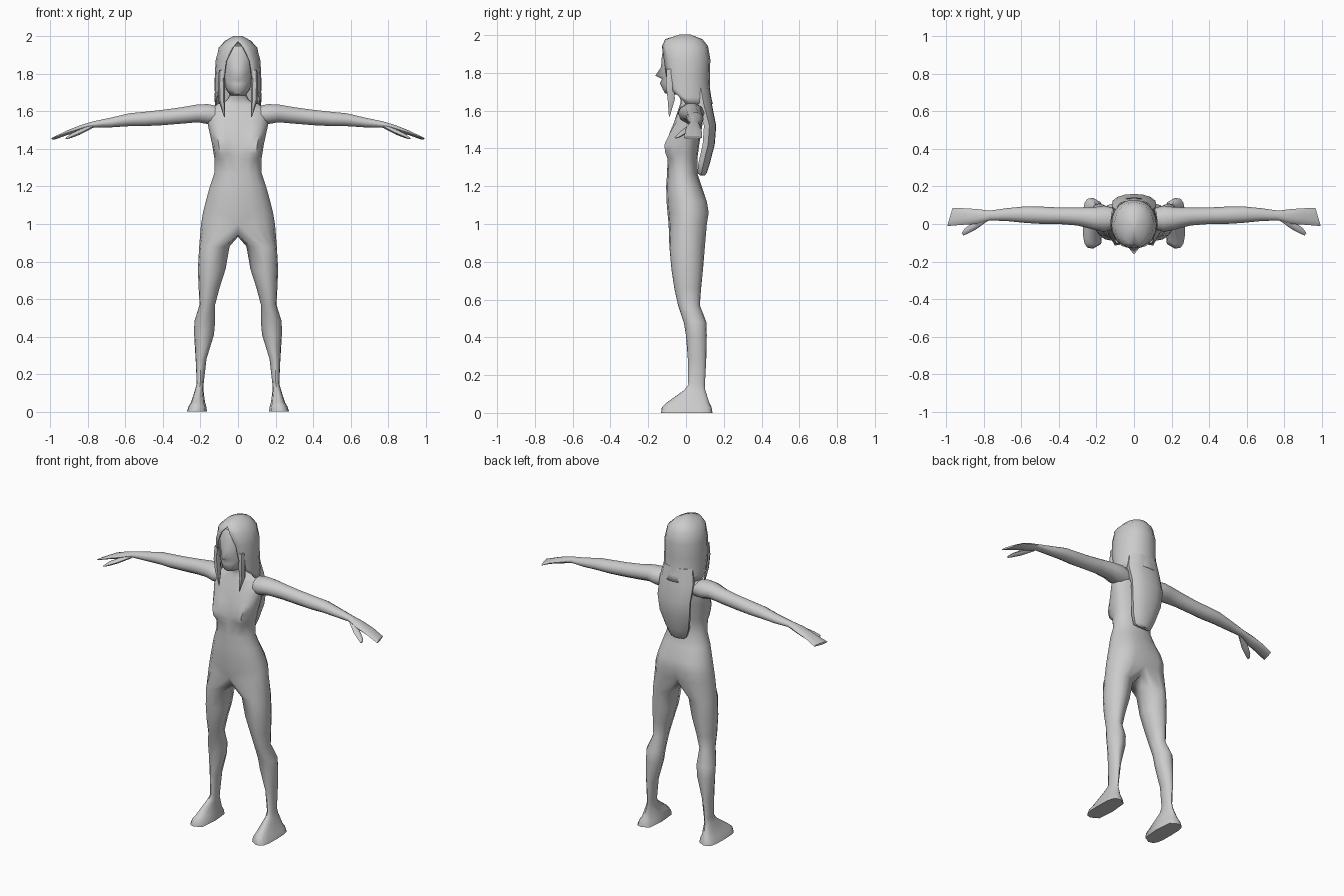
import bpy, bmesh, math
from mathutils import Vector

if "Cube" in bpy.data.objects:
    bpy.data.objects.remove(bpy.data.objects["Cube"])

grey = bpy.data.materials.new("plain_grey")
grey.diffuse_color = (0.6, 0.6, 0.6, 1)
grey.use_nodes = True
grey.node_tree.nodes["Principled BSDF"].inputs["Base Color"].default_value = grey.diffuse_color


def power(v, p):
    return math.copysign(abs(v) ** p, v) if abs(v) > 1e-6 else 0.0


def finish(name, bm, angle=50, thickness=0):
    """Mirrored, smooth-shaded object from a half mesh."""
    bmesh.ops.recalc_face_normals(bm, faces=bm.faces)
    me = bpy.data.meshes.new(name)
    bm.to_mesh(me)
    bm.free()
    ob = bpy.data.objects.new(name, me)
    bpy.context.collection.objects.link(ob)
    me.materials.append(grey)
    bpy.ops.object.select_all(action='DESELECT')
    ob.select_set(True)
    bpy.context.view_layer.objects.active = ob
    bpy.ops.object.shade_smooth_by_angle(angle=math.radians(angle))
    m = ob.modifiers.new("mirror", 'MIRROR')
    m.use_clip = True
    m.merge_threshold = 0.0005
    if thickness:
        s = ob.modifiers.new("thickness", 'SOLIDIFY')
        s.thickness, s.offset = thickness, 0
    return ob


def skin(bm, rings, closed):
    """Join consecutive vertex rings with quads."""
    for a, b in zip(rings, rings[1:]):
        n = len(a)
        for i in range(n if closed else n - 1):
            j = (i + 1) % n
            bm.faces.new((a[i], a[j], b[j], b[i]))


def tube(name, rings, angle=50):
    """Closed loft with capped ends."""
    bm = bmesh.new()
    vs = [[bm.verts.new(p) for p in r] for r in rings]
    skin(bm, vs, True)
    bm.faces.new(vs[0])
    bm.faces.new(vs[-1])
    return finish(name, bm, angle)


# Body: half torso and head, crotch, leg and foot in one mirrored skin
FRONT = {1: 0.55, 2: 1.0, 3: 0.6}
BACK = {7: 0.8, 6: 1.0, 5: 0.4}


def half_ring(z, rx, yf, yb, chest=0, seat=0, nose=0):
    pts = []
    for k in range(9):
        a = math.radians(-90 + 22.5 * k)
        x = rx * power(math.cos(a), 0.85)
        y = (yf + yb) / 2 + (yb - yf) / 2 * math.sin(a)
        y += seat * BACK.get(k, 0) - chest * FRONT.get(k, 0)
        pts.append((x, y - (nose if k == 0 else 0), z))
    return pts


torso = [
    (1.0, .197, -.092, .10, 0, .022), (1.06, .187, -.098, .115, 0, .017),
    (1.12, .172, -.103, .11, 0, .01), (1.2, .15, -.105, .083),
    (1.27, .126, -.1, .06), (1.345, .125, -.098, .06, .008),
    (1.375, .13, -.09, .064, .042), (1.42, .137, -.082, .07, .055),
    (1.48, .15, -.075, .08, .034), (1.55, .165, -.06, .09, .008),
    (1.61, .165, -.04, .09), (1.64, .11, -.03, .085), (1.66, .06, -.03, .07),
    (1.685, .047, -.04, .06), (1.692, .045, -.112, .06), (1.715, .062, -.124, .06),
    (1.745, .072, -.128, .07, 0, 0, .010), (1.768, .078, -.127, .08),
    (1.785, .082, -.126, .085, 0, 0, .036), (1.83, .086, -.124, .09, 0, 0, .008),
    (1.9, .085, -.127, .09), (1.95, .065, -.1, .07)]
# z, inner x, outer x, front y, back y, squareness
legs = [
    (.88, .045, .207, -.088, .10, 1), (.76, .066, .214, -.077, .09, 1),
    (.66, .098, .21, -.062, .08, 1), (.57, .122, .205, -.042, .073, 1),
    (.48, .122, .233, -.012, .108, 1), (.41, .128, .234, .0, .11, 1),
    (.28, .168, .226, .01, .107, 1), (.15, .183, .22, .012, .1, 1),
    (.12, .185, .228, -.01, .102, .9), (.05, .176, .25, -.108, .125, .7),
    (.03, .17, .262, -.128, .135, .6), (0, .165, .273, -.132, .14, .6)]


def leg_ring(z, xi, xo, yf, yb, p):
    angles = [-90 + 22.5 * k for k in range(9)] + [135, 180, 225]
    return [((xi + xo) / 2 + (xo - xi) / 2 * power(math.cos(math.radians(a)), p),
             (yf + yb) / 2 + (yb - yf) / 2 * power(math.sin(math.radians(a)), p), z)
            for a in angles]


bm = bmesh.new()
upper = [[bm.verts.new(p) for p in half_ring(*r)] for r in torso]
skin(bm, upper, False)
bm.faces.new(upper[-1])
crotch = [bm.verts.new((0, y, z)) for y, z in ((.07, .95), (0, .932), (-.06, .94))]
skin(bm, [upper[0] + crotch] + [[bm.verts.new(p) for p in leg_ring(*r)] for r in legs], True)
bm.verts.ensure_lookup_table()
bm.faces.new(bm.verts[-12:])
# drop cap faces lying on the mirror plane
flat = [f for f in bm.faces if all(abs(v.co.x) < 1e-5 for v in f.verts)]
bmesh.ops.delete(bm, geom=flat, context='FACES_ONLY')
finish("body", bm, 55)


# Arms and hands
def arm_ring(x, zc, yc, ry, rz, slant=0):
    return [(x - slant * math.cos(a), yc + ry * math.cos(a), zc + rz * math.sin(a))
            for a in (math.tau * k / 10 for k in range(10))]


tube("arm", [arm_ring(*r) for r in (
    (.1, 1.58, .03, .055, .05), (.16, 1.586, .028, .07, .056), (.215, 1.59, .03, .06, .05),
    (.3, 1.579, .04, .048, .046), (.4, 1.568, .044, .044, .043), (.5, 1.56, .047, .046, .04),
    (.58, 1.556, .05, .044, .036), (.68, 1.541, .05, .034, .027), (.77, 1.531, .045, .026, .018),
    (.84, 1.51, .04, .04, .018), (.91, 1.487, .04, .044, .013), (.982, 1.456, .037, .048, .006, .014))])


# Thumbs and front hair locks: tapered tubes along short paths
def path_ring(c, rx, ry, up):
    u = Vector((1, 0, 0)) if up else Vector((.6, .8, 0))
    v = Vector((0, 1, 0)) if up else Vector((0, 0, 1))
    return [Vector(c) + u * rx * math.cos(a) + v * ry * math.sin(a)
            for a in (math.tau * k / 6 for k in range(6))]


tube("thumb", [path_ring(*r, False) for r in (
    ((.78, .035, 1.522), .015, .012), ((.85, -.01, 1.488), .02, .014),
    ((.89, -.035, 1.47), .017, .011), ((.915, -.055, 1.456), .008, .004))])
tube("front_lock", [path_ring(*r, True) for r in (
    ((.088, -.085, 1.82), .014, .02), ((.088, -.085, 1.74), .02, .025),
    ((.086, -.078, 1.66), .018, .022), ((.072, -.088, 1.57), .002, .003))])

# Hair cap: open shell around the face (z, front angle, half width, front, back)
bm = bmesh.new()
cap = []
for z, a0, rx, ryf, ryb in (
        (2.0, -90, .02, .03, .02), (1.975, -90, .065, .108, .085), (1.94, -76, .1, .128, .113),
        (1.87, -60, .116, .132, .125), (1.78, -54, .12, .126, .122),
        (1.71, -42, .121, .115, .124), (1.67, -18, .123, .1, .13), (1.635, 0, .12, .1, .138)):
    row = []
    for k in range(9):
        a = math.radians(a0 + (90 - a0) * k / 8)
        s = math.sin(a)
        row.append(bm.verts.new((rx * power(math.cos(a), .9), s * (ryf if s < 0 else ryb), z)))
    cap.append(row)
skin(bm, cap, False)
bm.faces.new(cap[0])
finish("hair_cap", bm, 60, .008)

# Long hair down the back: half slab (z, half width, front y, back y)
bm = bmesh.new()
slab = []
for z, w, yf, yb in ((1.72, .1, .04, .126), (1.63, .118, .06, .138), (1.52, .115, .095, .16),
                     (1.42, .105, .088, .152), (1.32, .08, .065, .126), (1.27, .06, .06, .11),
                     (1.257, .045, .075, .1)):
    ym = yf + (yb - yf) * .45
    slab.append([bm.verts.new(p) for p in (
        (0, yf, z), (w * .9, yf, z), (w, ym, z), (w * .75, yb - .015, z), (w * .4, yb - .003, z), (0, yb, z))])
skin(bm, slab, False)
bm.faces.new(slab[0])
bm.faces.new(slab[-1])
finish("back_hair", bm, 50)
